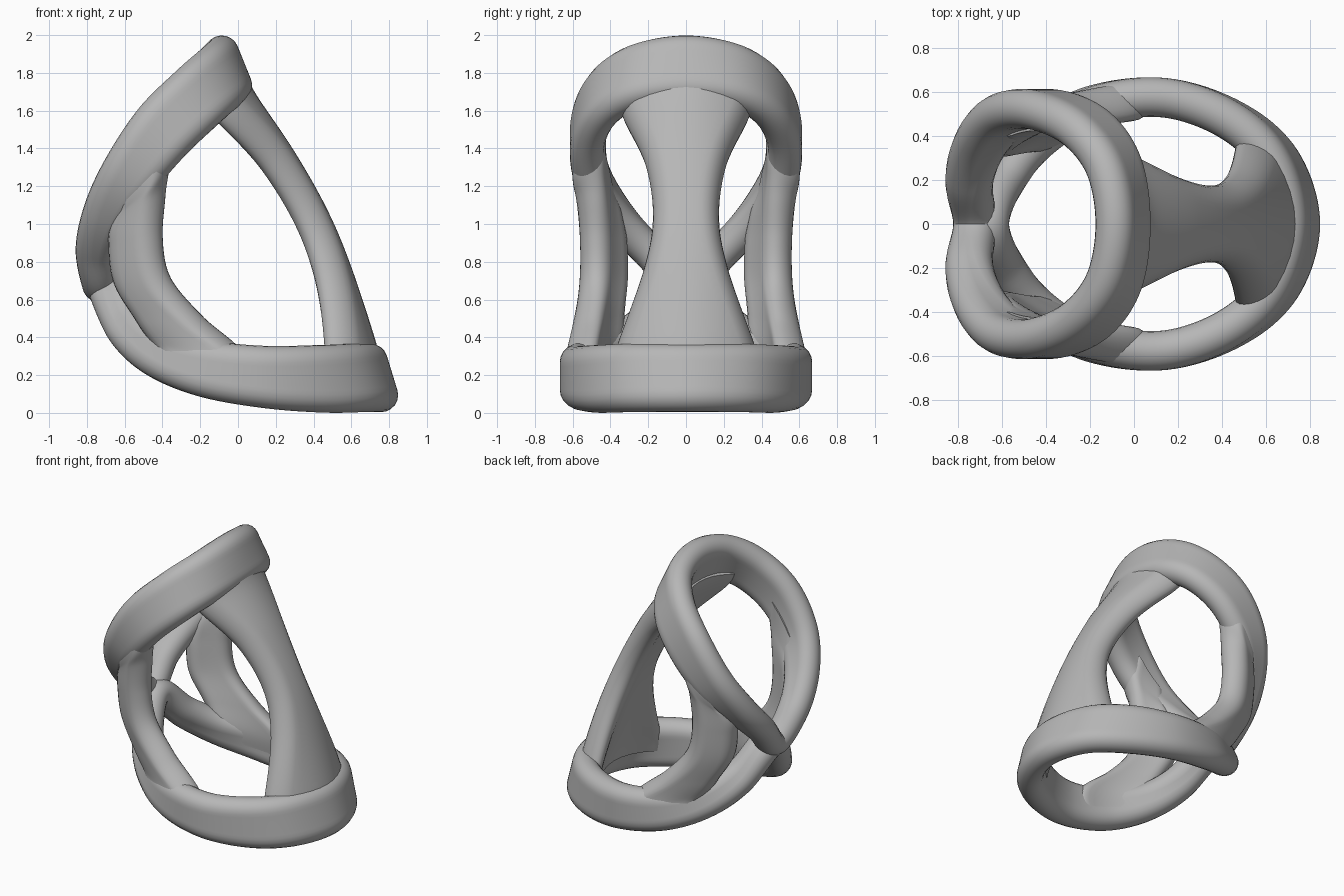
import bpy, bmesh, math
from mathutils import Vector

if "Cube" in bpy.data.objects:
    bpy.data.objects.remove(bpy.data.objects["Cube"], do_unlink=True)

grey = bpy.data.materials.new("neutral grey")
grey.use_nodes = True
grey.diffuse_color = (0.47, 0.47, 0.47, 1)
grey.node_tree.nodes["Principled BSDF"].inputs["Base Color"].default_value = (0.47, 0.47, 0.47, 1)

THICK = 0.09   # half thickness of every strip
STEPS = 10     # samples between path stations


def spline(rows, closed):
    """Catmull-Rom through station rows of any length."""
    n, out = len(rows), []
    pick = (lambda i: rows[i % n]) if closed else (lambda i: rows[max(0, min(n - 1, i))])
    for i in range(n if closed else n - 1):
        quad = [pick(i + k) for k in (-1, 0, 1, 2)]
        for s in range(STEPS):
            t = s / STEPS
            out.append([0.5 * (2 * b + (c - a) * t + (2 * a - 5 * b + 4 * c - d) * t * t
                               + (3 * b - a - 3 * c + d) * t ** 3) for a, b, c, d in zip(*quad)])
    return out if closed else out + [list(rows[-1])]


def stadium(half):
    """Rounded strip section: flat faces and fully round edges."""
    flat, pts = max(half - THICK, 0.004), []
    for side in (1, -1):
        for k in range(11):
            a = math.pi * (k / 10 - 0.5)
            pts.append((side * (flat + THICK * math.cos(a)), side * THICK * math.sin(a)))
        for k in range(1, 8):
            pts.append((side * flat * (1 - k / 4), side * THICK))
    return pts


def strip(name, rows, closed=False, sag=0.0, flip=1):
    """Sweep the section; a row is x, y, z, tilt and yaw of the width, half width."""
    path = spline(rows, closed)
    n = len(path)
    pos = [Vector((r[0], r[1] * flip, r[2])) for r in path]
    bm, loops = bmesh.new(), []
    for i, r in enumerate(path):
        nxt = pos[(i + 1) % n] if closed else pos[min(i + 1, n - 1)]
        prv = pos[i - 1] if closed else pos[max(i - 1, 0)]
        tilt, yaw = math.radians(r[3]), math.radians(r[4])
        wide = Vector((math.cos(tilt) * math.cos(yaw), math.sin(yaw) * flip,
                       math.sin(tilt) * math.cos(yaw)))
        normal = (nxt - prv).cross(wide).normalized()
        loops.append([bm.verts.new(pos[i] + wide * u + normal * (v + sag * flip * u * u))
                      for u, v in stadium(r[5])])
    m = len(loops[0])
    for i in range(n if closed else n - 1):
        a, b = loops[i], loops[(i + 1) % n]
        for k in range(m):
            bm.faces.new((a[k], a[(k + 1) % m], b[(k + 1) % m], b[k]))
    if not closed:
        bm.faces.new(loops[0])
        bm.faces.new(loops[-1])
    bmesh.ops.recalc_face_normals(bm, faces=bm.faces[:])
    mesh = bpy.data.meshes.new(name)
    bm.to_mesh(mesh)
    bm.free()
    mesh.materials.append(grey)
    obj = bpy.data.objects.new(name, mesh)
    bpy.context.collection.objects.link(obj)
    bpy.ops.object.select_all(action='DESELECT')
    obj.select_set(True)
    bpy.context.view_layer.objects.active = obj
    bpy.ops.object.shade_smooth_by_angle(angle=math.radians(50))


def ring(name, half):
    """Close a half path by mirroring it across the middle."""
    rows = half + [(x, -y, z, a, h) for x, y, z, a, h in half[-2:0:-1]]
    strip(name, [(x, y, z, a, 0, h) for x, y, z, a, h in rows], closed=True)


# Lower and upper rims, meeting at the pinched corner
ring("lower_ring", [
    (.73, 0, .185, 107, .185), (.645, .29, .185, 104, .185), (.44, .475, .18, 97, .18),
    (.14, .575, .19, 90, .165), (-.18, .54, .235, 79, .15), (-.43, .4, .32, 66, .13),
    (-.59, .22, .46, 48, .12), (-.68, 0, .66, 28, .115)])
ring("upper_ring", [
    (-.05, 0, 1.82, 112, .185), (-.09, .26, 1.78, 117, .183), (-.215, .435, 1.67, 127, .18),
    (-.4, .52, 1.49, 136, .175), (-.57, .5, 1.265, 146, .155), (-.69, .38, 1.06, 158, .13),
    (-.75, .2, .86, 176, .11), (-.725, 0, .68, 205, .1)])

# Waisted rear panel, curved around the tube
strip("rear_panel", [
    (.68, 0, .2, 0, 90, .42), (.635, 0, .38, 0, 90, .37), (.505, 0, .77, 0, 90, .225),
    (.385, 0, 1.05, 0, 90, .175), (.22, 0, 1.34, 0, 90, .215), (.025, 0, 1.63, 0, 90, .335),
    (-.03, 0, 1.74, 0, 90, .36)], sag=1.0)

# Side struts, flaring into both rims
for side, flip in (("left", 1), ("right", -1)):
    strip(side + "_strut", [
        (-.18, .54, .22, -12, 17, .23), (-.22, .515, .33, -9, 19, .27),
        (-.375, .475, .5, -4, 25, .2), (-.515, .445, .7, 0, 31, .165),
        (-.55, .445, .92, 6, 32, .155), (-.53, .465, 1.08, 30, 26, .165),
        (-.5, .495, 1.2, 44, 16, .19), (-.5, .51, 1.35, 51, 6, .19)],
        sag=-0.7, flip=flip)
